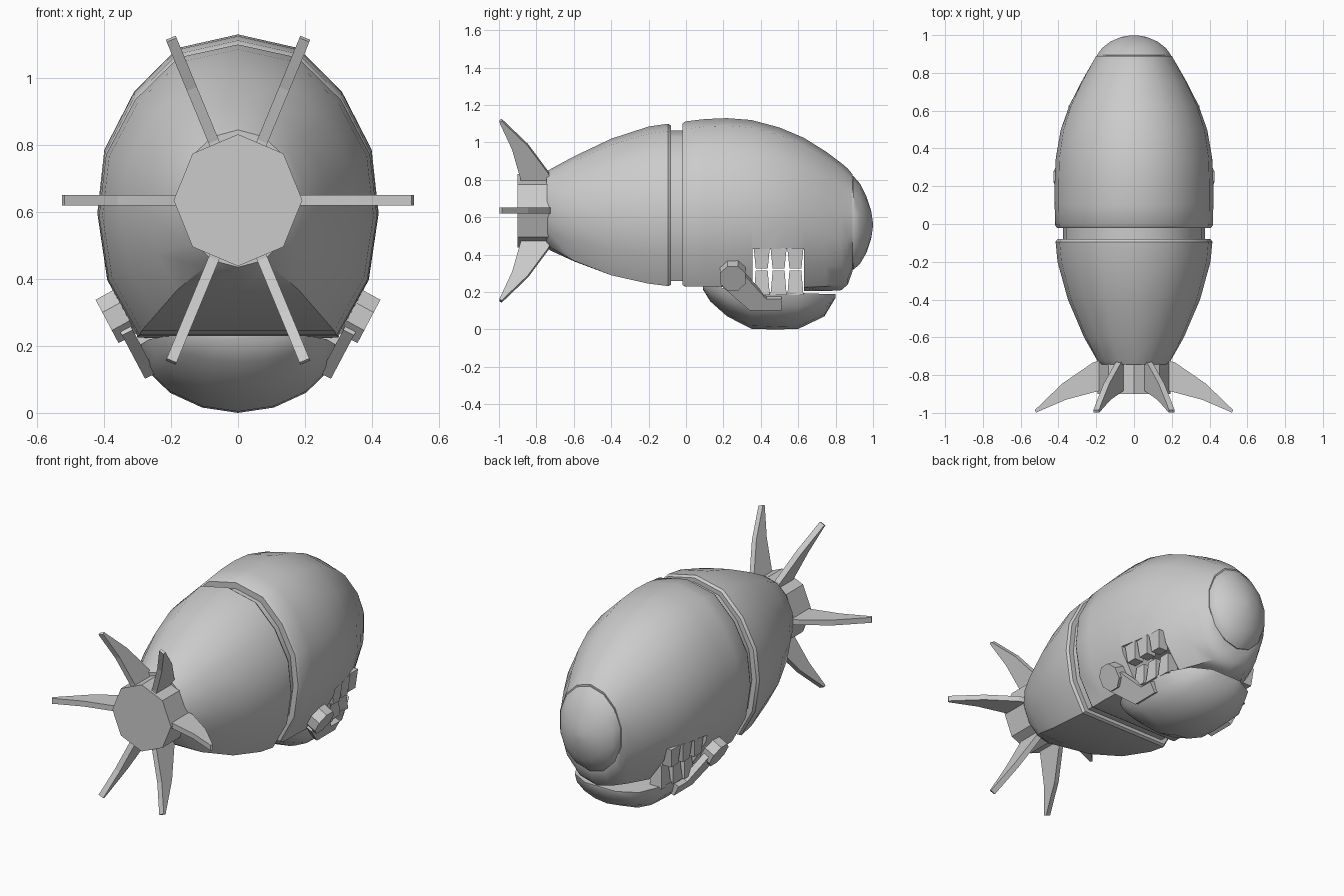
import bpy, bmesh, math
from mathutils import Vector

if "Cube" in bpy.data.objects:
    bpy.data.objects.remove(bpy.data.objects["Cube"])

HULL = [(0, 1), (.43, .955), (.74, .81), (.95, .62), (1, .41), (.93, .19), (.71, 0), (0, 0)]
OVAL = [(math.sin(k * math.pi / 7), (1 + math.cos(k * math.pi / 7)) / 2) for k in range(8)]
BOWL = [(0, 1), (1, 1), (.93, .62), (.7, .3), (.37, .08), (0, 0)]


def finish(name, bm, smooth=True):
    bmesh.ops.recalc_face_normals(bm, faces=bm.faces)
    me = bpy.data.meshes.new(name)
    bm.to_mesh(me)
    bm.free()
    ob = bpy.data.objects.new(name, me)
    bpy.context.collection.objects.link(ob)
    bpy.ops.object.select_all(action='DESELECT')
    bpy.context.view_layer.objects.active = ob
    ob.select_set(True)
    if smooth:
        bpy.ops.object.shade_smooth_by_angle(angle=math.radians(35))
    return ob


def loft(name, half, stations):
    """Stations are (y, half width, bottom, top, blend to oval)."""
    bm = bmesh.new()
    rings = []
    for y, w, lo, hi, t in stations:
        sec = half if t == 0 else [(a + (c - a) * t, b + (d - b) * t)
                                   for (a, b), (c, d) in zip(half, OVAL)]
        sec = sec + [(-u, v) for u, v in sec[-2:0:-1]]
        rings.append([bm.verts.new((u * w, y, lo + v * (hi - lo))) for u, v in sec])
    n = len(rings[0])
    for a, b in zip(rings, rings[1:]):
        for i in range(n):
            bm.faces.new((a[i], a[(i + 1) % n], b[(i + 1) % n], b[i]))
    bm.faces.new(rings[0])
    bm.faces.new(rings[-1])
    return finish(name, bm)


def prism(name, pts, offset, smooth=False):
    bm = bmesh.new()
    off = Vector(offset)
    a = [bm.verts.new(Vector(p) - off) for p in pts]
    b = [bm.verts.new(Vector(p) + off) for p in pts]
    bm.faces.new(a)
    bm.faces.new(b)
    for i in range(len(a)):
        j = (i + 1) % len(a)
        bm.faces.new((a[i], a[j], b[j], b[i]))
    return finish(name, bm, smooth)


# Hull halves with rounded rims, joining ring and nose cap
loft("rear_hull", HULL, [
    (-.745, .175, .435, .845, 1), (-.72, .20, .42, .86, .8), (-.6, .265, .365, .925, .1),
    (-.4, .35, .29, 1.02, 0), (-.2, .405, .245, 1.085, 0), (-.095, .415, .232, 1.10, 0),
    (-.08, .405, .24, 1.09, 0)])
loft("joint_ring", HULL, [(-.1, .375, .26, 1.065, 0), (0, .375, .26, 1.065, 0)])
front = loft("front_hull", HULL, [
    (-.02, .408, .24, 1.10, 0), (-.005, .418, .23, 1.112, 0), (.1, .42, .23, 1.125, 0),
    (.22, .42, .225, 1.13, 0), (.35, .415, .22, 1.12, .1), (.5, .39, .212, 1.08, .25),
    (.63, .345, .207, 1.025, .45), (.75, .285, .205, .95, .7), (.83, .24, .21, .89, .9),
    (.865, .22, .24, .86, 1), (.89, .205, .31, .83, 1)])
loft("nose_cap", HULL, [
    (.87, .2, .32, .82, 1), (.895, .2, .32, .82, 1), (.93, .175, .35, .78, 1),
    (.965, .13, .41, .71, 1), (.99, .07, .485, .635, 1), (.999, .015, .545, .575, 1)])

# Mouth opening through the front hull
cutter = prism("mouth_cutter", [(0, .355, .1), (0, .63, .1), (0, .63, .43), (0, .355, .43)], (.6, 0, 0))
mod = front.modifiers.new("mouth", 'BOOLEAN')
mod.operation = 'DIFFERENCE'
mod.object = cutter
bpy.context.view_layer.objects.active = front
bpy.ops.object.modifier_apply(modifier=mod.name)
bpy.data.objects.remove(cutter)

# Lower jaw
loft("lower_jaw", BOWL, [
    (.09, .15, .215, .235, 0), (.13, .21, .15, .23, 0), (.22, .265, .07, .22, 0),
    (.35, .29, .004, .205, 0), (.47, .29, 0, .2, 0), (.6, .28, .003, .195, 0),
    (.74, .21, .07, .19, 0), (.8, .1, .17, .19, 0)])

# Tail block: eight-sided
prism("tail_block", [(.192 * math.cos(k * math.pi / 4), -.8, .635 + .197 * math.sin(k * math.pi / 4))
                     for k in range(8)], (0, .1, 0))

# Tail fins
FIN = [(.15, -.71), (.22, -.735), (.38, -.845), (.525, -.985), (.518, -.998), (.36, -.93), (.19, -.885), (.15, -.885)]
for i, deg in enumerate((0, 67.5, 112.5, 180, 247.5, 292.5)):
    a = math.radians(deg)
    c, s = math.cos(a), math.sin(a)
    prism(f"tail_fin_{i}", [(r * c, y, .635 + r * s) for r, y in FIN], (-s * .016, 0, c * .016))

# Jaw hinges and arms, tilted to follow the hull
ARM = [(.19, .24), (.34, .11), (.51, .11), (.51, .17), (.43, .17), (.31, .30), (.25, .33)]
for side, sx in (("right", 1), ("left", -1)):
    lean = lambda y, z, x0: (sx * (x0 + (z - .29) * .53), y, z)
    prism(f"jaw_arm_{side}", [lean(y, z, .357) for y, z in ARM], (sx * .016, 0, -.008))
    disc = [(.25 + .075 * math.cos((k + .5) * math.pi / 4), .29 + .07 * math.sin((k + .5) * math.pi / 4))
            for k in range(8)]
    prism(f"jaw_hinge_{side}", [lean(y, z, .36) for y, z in disc], (sx * .031, 0, -.017))

    # Tapered teeth, upper and lower rows
    for row, base, tip, x in (("upper", .435, .325, .33), ("lower", .185, .315, .265)):
        for k in range(3):
            y = .405 + .09 * k
            xx = x - .012 * k
            bm = bmesh.new()
            bmesh.ops.create_cube(bm, size=1)
            for v in bm.verts:
                end = v.co.z > 0
                f = .74 if end else 1
                v.co = (sx * xx + v.co.x * .08 * f, y + v.co.y * .086 * f, tip if end else base)
            finish(f"{row}_tooth_{side}_{k}", bm, False)
